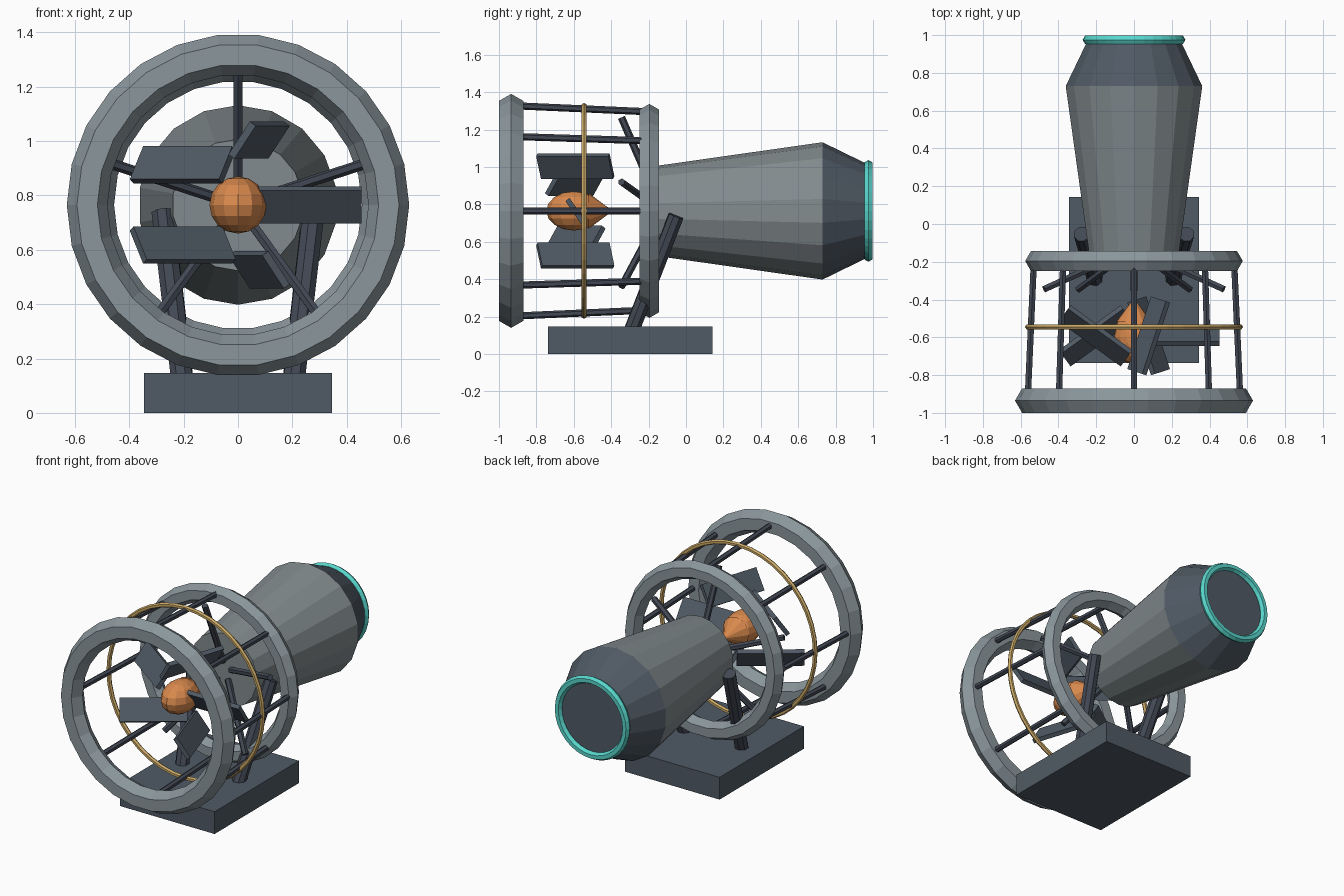
import bpy, bmesh, math
from mathutils import Vector, Matrix

if "Cube" in bpy.data.objects:
    bpy.data.objects.remove(bpy.data.objects["Cube"])

ZC = 0.765  # height of the main axis


def material(name, r, g, b):
    lin = [((c / 255 + 0.055) / 1.055) ** 2.4 for c in (r, g, b)]
    m = bpy.data.materials.new(name)
    m.diffuse_color = (*lin, 1)
    m.use_nodes = True
    m.node_tree.nodes["Principled BSDF"].inputs["Base Color"].default_value = m.diffuse_color
    return m


RING = material("ring_steel", 138, 150, 156)
BODY = material("body_grey", 130, 139, 142)
SLATE = material("dark_slate", 80, 90, 101)
STRUT = material("strut_dark", 66, 72, 84)
TEAL = material("teal", 88, 214, 204)
ORANGE = material("orange", 217, 137, 77)
GOLD = material("gold", 204, 170, 104)


def finish(name, bm, mat):
    bmesh.ops.recalc_face_normals(bm, faces=bm.faces)
    me = bpy.data.meshes.new(name)
    bm.to_mesh(me)
    bm.free()
    me.materials.append(mat)
    ob = bpy.data.objects.new(name, me)
    bpy.context.collection.objects.link(ob)
    return ob


def torus(name, y, major, minor, n, m, mat):
    """Ring around the main axis with an m-sided section."""
    bm = bmesh.new()
    rows = []
    for i in range(n):
        a = 2 * math.pi * i / n
        row = []
        for j in range(m):
            b = 2 * math.pi * j / m
            r = major + minor * math.cos(b)
            row.append(bm.verts.new((r * math.cos(a), y + minor * math.sin(b),
                                     ZC + r * math.sin(a))))
        rows.append(row)
    for i in range(n):
        p, q = rows[i], rows[(i + 1) % n]
        for j in range(m):
            k = (j + 1) % m
            bm.faces.new((p[j], q[j], q[k], p[k]))
    return finish(name, bm, mat)


def rod(name, p, q, r1, mat, n=6, r2=None):
    """Cylinder or cone from p to q."""
    p, q = Vector(p), Vector(q)
    d = q - p
    bm = bmesh.new()
    rot = d.to_track_quat('Z', 'Y').to_matrix().to_4x4()
    bmesh.ops.create_cone(bm, cap_ends=True, segments=n, radius1=r1,
                          radius2=r1 if r2 is None else r2, depth=d.length,
                          matrix=Matrix.Translation((p + q) / 2) @ rot)
    return finish(name, bm, mat)


def box(name, loc, size, mat, rot=(0, 0, 0)):
    bm = bmesh.new()
    bmesh.ops.create_cube(bm, size=1, matrix=Matrix.Diagonal((*size, 1)))
    ob = finish(name, bm, mat)
    ob.location, ob.rotation_euler = loc, rot
    return ob


def polar(r, a, y):
    return (r * math.cos(a), y, ZC + r * math.sin(a))


# Base and two leaning legs
box("base", (0, -0.297, 0.0735), (0.69, 0.88, 0.147), SLATE)
for s, side in ((-1, "left"), (1, "right")):
    rod(side + "_leg", (s * 0.205, -0.293, 0.12), (s * 0.277, -0.053, 0.738),
        0.043, STRUT, 8)

# Main tapered body, tail cone and exhaust ring
rod("body", (0, -0.15, ZC), (0, 0.73, ZC), 0.242, BODY, 18, 0.367)
rod("tail_cone", (0, 0.73, ZC), (0, 0.97, ZC), 0.367, SLATE, 18, 0.25)
torus("exhaust_ring", 0.975, 0.247, 0.025, 32, 6, TEAL)

# Cage rings
torus("front_ring", -0.935, 0.555, 0.075, 26, 6, RING)
torus("rear_ring", -0.196, 0.516, 0.06, 26, 6, RING)
torus("gold_ring", -0.545, 0.562, 0.015, 40, 6, GOLD)

# Cage bars along the axis
for i in range(8):
    a = math.pi / 4 * i
    rod(f"cage_bar_{i + 1}", polar(0.563, a, -0.935), polar(0.53, a, -0.196),
        0.019, STRUT, 6)

# Slanted struts in front of the body
for i in range(5):
    a = math.pi / 2 + 2 * math.pi / 5 * i
    rod(f"body_strut_{i + 1}", polar(0.5, a, -0.345), polar(0.06, a, -0.155),
        0.02, STRUT, 6)

# Hub with a pointed rear
bm = bmesh.new()
bmesh.ops.create_uvsphere(bm, u_segments=12, v_segments=8, radius=1,
                          matrix=Matrix.Translation((0, -0.6, ZC))
                          @ Matrix.Diagonal((0.105, 0.147, 0.105, 1)))
finish("hub", bm, ORANGE)
rod("hub_tail", (0, -0.52, ZC), (0, -0.4, ZC), 0.095, ORANGE, 12, 0.006)

# Five pitched blades
for i in range(5):
    a = 2 * math.pi / 5 * i
    box(f"blade_{i + 1}", polar(0.251, a, -0.592), (0.405, 0.028, 0.147), SLATE,
        (0.6, 0, a))
